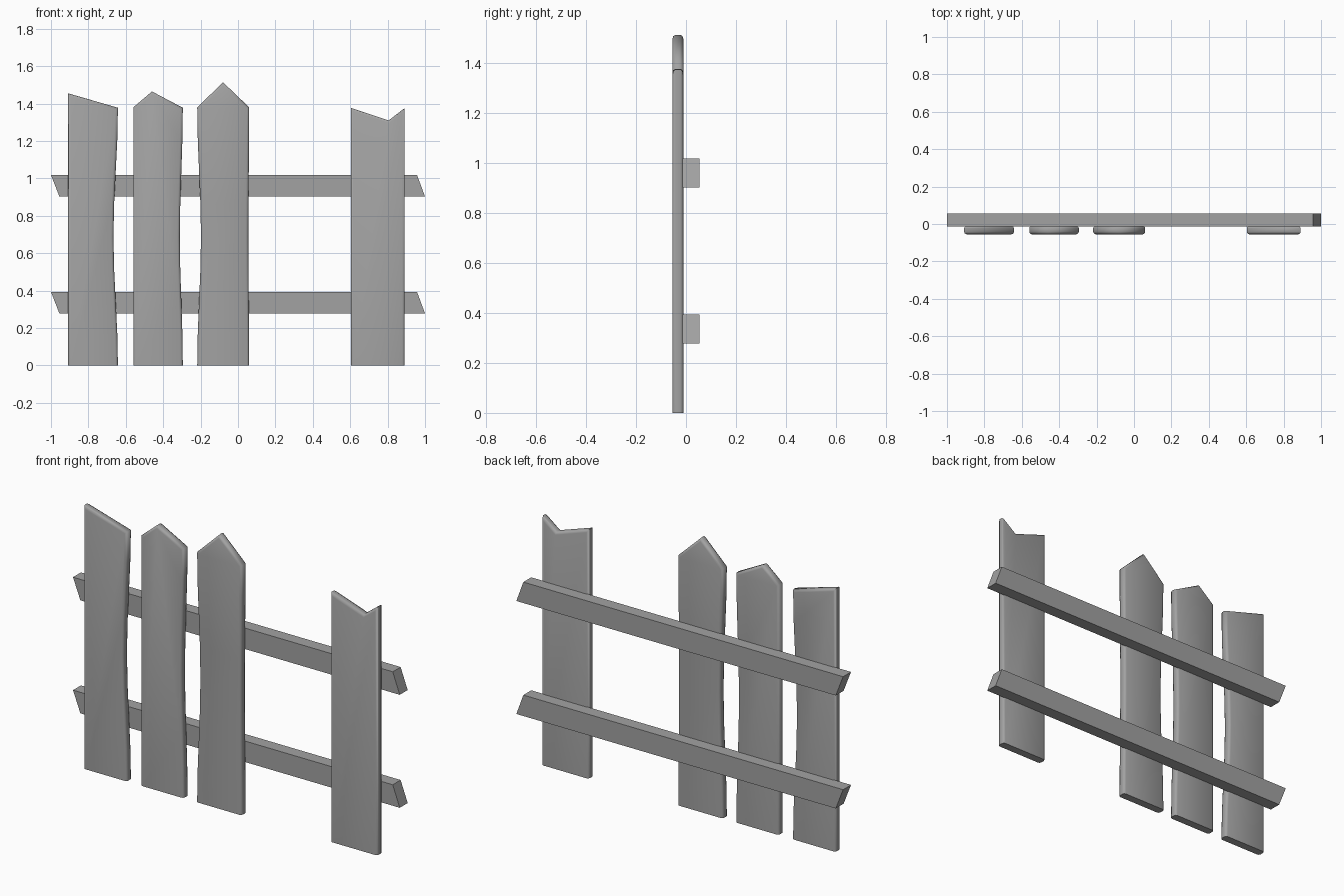
import bpy, bmesh, math

if "Cube" in bpy.data.objects:
    bpy.data.objects.remove(bpy.data.objects["Cube"])

# Dark grey wood
wood = bpy.data.materials.new("dark_grey")
wood.diffuse_color = (0.36, 0.36, 0.36, 1)
wood.use_nodes = True
wood.node_tree.nodes["Principled BSDF"].inputs["Base Color"].default_value = wood.diffuse_color


def prism(name, outline, y0, y1, bevel=0.0):
    """Extrude an x-z outline from y0 (front) to y1 (back), rounding all rims above the ground."""
    bm = bmesh.new()
    front = [bm.verts.new((x, y0, z)) for x, z in outline]
    back = [bm.verts.new((x, y1, z)) for x, z in outline]
    n = len(outline)
    bm.faces.new(front)
    bm.faces.new(back[::-1])
    for i in range(n):
        j = (i + 1) % n
        bm.faces.new((front[j], front[i], back[i], back[j]))
    bmesh.ops.recalc_face_normals(bm, faces=bm.faces[:])
    if bevel:
        rims = [e for e in bm.edges
                if abs(e.verts[0].co.y - e.verts[1].co.y) < 1e-6
                and max(v.co.z for v in e.verts) > 1e-6]
        bmesh.ops.bevel(bm, geom=rims, offset=bevel, segments=2,
                        profile=0.5, affect='EDGES')
    mesh = bpy.data.meshes.new(name)
    bm.to_mesh(mesh)
    bm.free()
    mesh.materials.append(wood)
    obj = bpy.data.objects.new(name, mesh)
    bpy.context.collection.objects.link(obj)
    if bevel:
        bpy.ops.object.select_all(action='DESELECT')
        obj.select_set(True)
        bpy.context.view_layer.objects.active = obj
        bpy.ops.object.shade_smooth_by_angle(angle=math.radians(80))
    return obj


def side(x, z_top, dip, steps=8):
    """Board edge from ground to shoulder, worn inward by dip at mid height."""
    if not dip:
        return [(x, 0), (x, z_top)]
    return [(x + dip * math.sin(math.pi * i / steps) ** 2, z_top * i / steps)
            for i in range(steps + 1)]


# Upright boards: left x, right x, left top, tip point, right top, left dip, right dip
boards = [
    (-0.908, -0.642, 1.455, None, 1.378, 0, -0.024),
    (-0.56, -0.295, 1.38, (-0.46, 1.465), 1.378, 0, -0.016),
    (-0.218, 0.06, 1.38, (-0.08, 1.514), 1.38, 0.02, -0.005),
    (0.603, 0.891, 1.378, (0.805, 1.31), 1.376, 0, 0),
]
for i, (xl, xr, zl, tip, zr, dl, dr) in enumerate(boards, 1):
    outline = side(xr, zr, dr) + ([tip] if tip else []) + side(xl, zl, dl)[::-1]
    prism(f"board_{i}", outline, -0.055, -0.01, bevel=0.013)

# Horizontal rails with slanted ends
for name, z in (("lower_rail", 0.278), ("upper_rail", 0.903)):
    prism(name, [(-0.955, z), (1.0, z), (0.957, z + 0.116), (-1.0, z + 0.116)],
          -0.014, 0.055)
